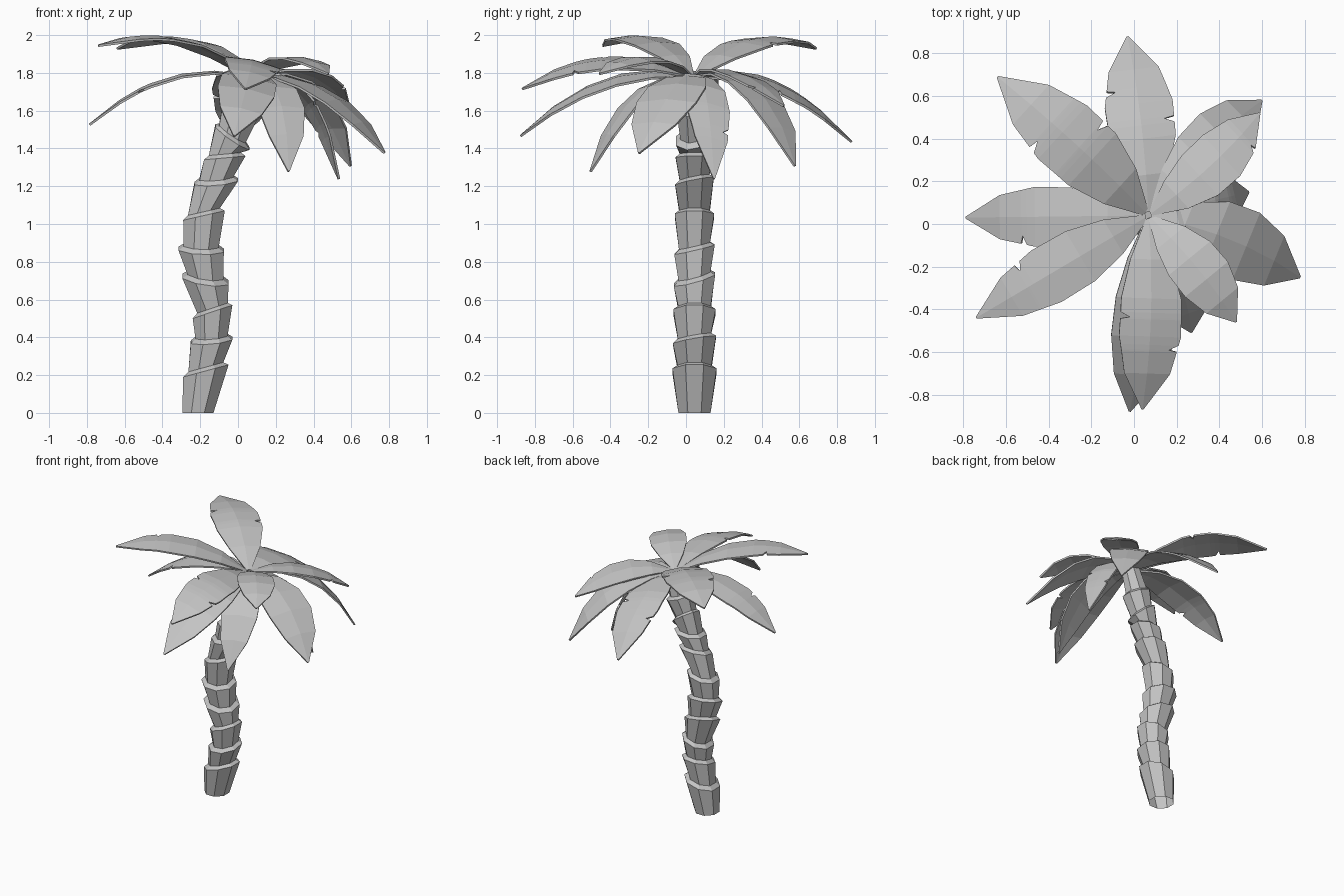
import bpy, math
from mathutils import Vector

cube = bpy.data.objects.get("Cube")
if cube:
    bpy.data.objects.remove(cube, do_unlink=True)

grey = bpy.data.materials.new("plain_grey")
grey.use_nodes = True
colour = (0.55, 0.55, 0.55, 1)
grey.diffuse_color = colour
grey.node_tree.nodes["Principled BSDF"].inputs["Base Color"].default_value = colour


def make_object(name, verts, faces):
    mesh = bpy.data.meshes.new(name)
    mesh.from_pydata(verts, [], faces)
    mesh.materials.append(grey)
    mesh.update()
    obj = bpy.data.objects.new(name, mesh)
    bpy.context.collection.objects.link(obj)
    return obj


# Trunk: tilted eight-sided rings, each flared lip followed by a narrow neck
SIDES = 8
TRUNK_Y = 0.045
# left x, left z, right x, right z, rise toward the back
lips = [
    (-0.29, 0.19, -0.05, 0.255, 0.0),
    (-0.25, 0.375, -0.03, 0.395, 0.02),
    (-0.24, 0.5, -0.03, 0.57, 0.0),
    (-0.295, 0.725, -0.05, 0.69, 0.03),
    (-0.315, 0.87, -0.075, 0.86, 0.025),
    (-0.29, 1.02, -0.07, 1.07, 0.0),
    (-0.23, 1.215, 0.0, 1.235, 0.02),
    (-0.18, 1.34, 0.04, 1.36, 0.0),
    (-0.12, 1.52, 0.06, 1.4, 0.02),
    (-0.08, 1.64, 0.11, 1.57, 0.0),
]


def ring(xl, zl, xr, zr, rise, depth, scale=1.0, lift=0.0):
    verts = []
    for i in range(SIDES):
        a = (i + 0.5) * math.tau / SIDES
        reach = scale / math.cos(math.pi / SIDES)
        u, v = math.cos(a) * reach, math.sin(a) * reach
        verts.append(((xl + xr) / 2 + u * (xr - xl) / 2,
                      TRUNK_Y + v * depth,
                      (zl + zr) / 2 + u * (zr - zl) / 2 + v * rise + lift))
    return verts


rings = [ring(-0.295, 0, -0.13, 0, 0, 0.085)]
for k, lip in enumerate(lips):
    depth = 0.117 - 0.0025 * k
    rings.append(ring(*lip, depth))
    rings.append(ring(*lip, depth, scale=0.77, lift=0.02))
rings.append(ring(0.0, 1.79, 0.13, 1.76, 0, 0.06))
faces = []
for r in range(len(rings) - 1):
    for i in range(SIDES):
        j = (i + 1) % SIDES
        a, b = r * SIDES, (r + 1) * SIDES
        faces.append((a + i, a + j, b + j, b + i))
faces.append([(len(rings) - 1) * SIDES + i for i in range(SIDES)])
make_object("trunk", [v for loop in rings for v in loop], faces)


# Fronds: arched blades with a raised midrib, a slight roll and torn notches
CROWN = Vector((0.07, 0.04, 1.79))
OUTLINE = [0.1, 0.66, 0.97, 1.0, 0.74, 0.03]


def blade_width(t):
    s = min(t, 0.9999) * (len(OUTLINE) - 1)
    i = int(s)
    return OUTLINE[i] + (OUTLINE[i + 1] - OUTLINE[i]) * (s - i)


def frond(name, tip, arch, width, left=(), right=(), reach=0.52, bend=0.0, roll=0.0):
    tip = Vector(tip)
    out = Vector((tip.x - CROWN.x, tip.y - CROWN.y, 0))
    side = Vector((-out.y, out.x, 0)).normalized()
    base = CROWN + out * 0.02
    control = base + out * reach + side * bend
    control.z = arch
    steps = {i / 5 for i in range(6)}
    for n in (*left, *right):
        steps |= {n - 0.025, n, n + 0.01}
    verts, faces = [], []
    for t in sorted(steps):
        spine = base * (1 - t) ** 2 + control * (2 * t * (1 - t)) + tip * t * t
        w = width * blade_width(t)
        for sign, cuts in ((1, left), (0, ()), (-1, right)):
            half = w * (0.7 if t in cuts else 1.0) * sign
            drop = abs(half) * 0.1 + half * roll
            verts.append(spine + side * half - Vector((0, 0, drop)))
    for r in range(len(steps) - 1):
        for c in (0, 1):
            a = r * 3 + c
            faces.append((a, a + 1, a + 4, a + 3))
    obj = make_object(name, verts, faces)
    # Keep the upper surface facing the sky
    if sum(p.normal.z for p in obj.data.polygons) < 0:
        obj.data.flip_normals()
    thick = obj.modifiers.new("thickness", "SOLIDIFY")
    thick.thickness = 0.012
    thick.offset = -1


frond("frond_back", (-0.03, 0.88, 1.44), 1.87, 0.16, (0.68,), (0.5,), bend=-0.03, roll=-0.22)
frond("frond_back_right", (-0.64, 0.69, 1.935), 2.1, 0.17, (0.66,), (0.48,),
      reach=0.44, bend=-0.03, roll=-0.04)
frond("frond_right", (-0.79, 0.03, 1.53), 1.89, 0.14, (0.67,))
frond("frond_front_right", (-0.74, -0.44, 1.95), 2.1, 0.14, (), (0.7,), reach=0.46, roll=0.03)
frond("frond_front_upper", (0.04, -0.87, 1.72), 1.98, 0.145, (0.67,), (0.5,),
      bend=0.05, roll=0.22)
frond("frond_front_lower", (-0.02, -0.88, 1.47), 1.88, 0.15, bend=0.06, roll=0.2)
frond("frond_front_left_upper", (0.48, -0.46, 1.8), 1.98, 0.13, bend=0.04, roll=0.08)
frond("frond_left_front", (0.78, -0.25, 1.38), 1.83, 0.17, bend=0.08)
frond("frond_front_left_lower", (0.27, -0.51, 1.28), 1.83, 0.13, reach=0.62, bend=0.06)
frond("frond_back_left_upper", (0.59, 0.52, 1.63), 1.9, 0.13, (), (0.8,),
      bend=-0.05, roll=0.12)
frond("frond_back_left_lower", (0.6, 0.58, 1.31), 1.88, 0.135, reach=0.62,
      bend=0.06, roll=0.1)
frond("frond_left_lower", (0.54, 0.15, 1.24), 1.86, 0.12, (0.75,), (0.6,), reach=0.65,
      roll=0.2)
